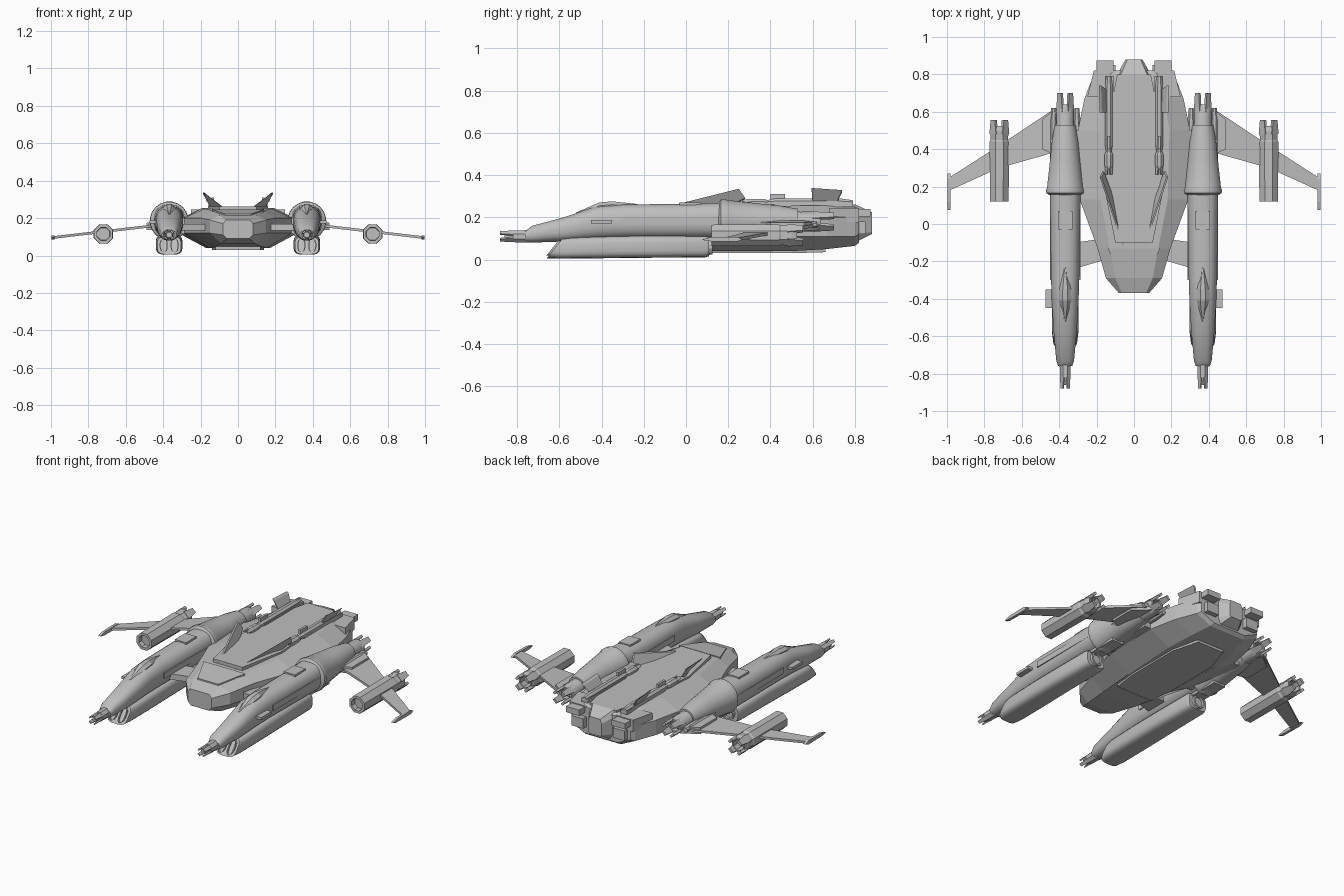
import bpy, bmesh, math
from mathutils import Vector

if "Cube" in bpy.data.objects:
    bpy.data.objects.remove(bpy.data.objects["Cube"], do_unlink=True)

GREY = (0.52, 0.52, 0.52, 1)
mat = bpy.data.materials.new("hull grey")
mat.use_nodes = True
mat.diffuse_color = GREY
mat.node_tree.nodes["Principled BSDF"].inputs["Base Color"].default_value = GREY


def finish(name, bm, mirror=True, angle=0):
    """Turn a bmesh into an object, smooth below the angle, mirrored across x."""
    bmesh.ops.recalc_face_normals(bm, faces=bm.faces)
    for f in bm.faces:
        f.smooth = angle > 0
    for e in bm.edges:
        e.smooth = e.calc_face_angle(0) < math.radians(angle)
    me = bpy.data.meshes.new(name)
    bm.to_mesh(me)
    bm.free()
    me.materials.append(mat)
    ob = bpy.data.objects.new(name, me)
    bpy.context.collection.objects.link(ob)
    if mirror:
        ob.modifiers.new("mirror", 'MIRROR').use_mirror_merge = False
    return ob


def loft(name, rings, mirror=True, angle=0):
    bm = bmesh.new()
    loops = [[bm.verts.new(p) for p in r] for r in rings]
    n = len(loops[0])
    for a, b in zip(loops, loops[1:]):
        for i in range(n):
            j = (i + 1) % n
            bm.faces.new((a[i], a[j], b[j], b[i]))
    bm.faces.new(loops[0])
    bm.faces.new(loops[-1])
    return finish(name, bm, mirror, angle)


def oval(y, cx, w, lo, hi, n=20, power=1.0, shear=0.0):
    """Rounded ring across y; power below 1 squares it, shear leans it back."""
    pts = []
    for i in range(n):
        a = math.tau * (i + 0.5) / n
        c, s = math.cos(a), math.sin(a)
        z = (lo + hi) / 2 + (hi - lo) / 2 * math.copysign(abs(s) ** power, s)
        pts.append((cx + w * math.copysign(abs(c) ** power, c), y + shear * (z - lo), z))
    return pts


def turned(name, cx, cz, profile, n=8, angle=0):
    return loft(name, [oval(y, cx, r, cz - r, cz + r, n) for y, r in profile], True, angle)


def slab(name, pts, offset, mirror=True):
    """Polygon thickened by an offset vector, centred on the polygon."""
    h = Vector(offset) / 2
    return loft(name, [[Vector(p) - h for p in pts], [Vector(p) + h for p in pts]], mirror)


def box(name, x0, x1, y0, y1, z0, z1, mirror=True):
    z = (z0 + z1) / 2
    return slab(name, [(x0, y0, z), (x1, y0, z), (x1, y1, z), (x0, y1, z)], (0, 0, z1 - z0), mirror)


def prongs(name, cx, cz, r, y0, y1, count=4):
    """Ring of tapered petals around a barrel end."""
    for k in range(count):
        a = math.tau * (k + 0.5) / count
        out = Vector((math.cos(a), 0, math.sin(a)))
        side = Vector((-out.z, 0, out.x))
        c = Vector((cx, 0, cz)) + out * r * 0.85
        rings = []
        for y, w in ((y0, r * 0.5), (y1, r * 0.32)):
            rings.append([c + Vector((0, y, 0)) + side * w * s + out * r * 0.16 * t
                          for s, t in ((-1, -1), (1, -1), (1, 1), (-1, 1))])
        loft(f"{name}_{k + 1}", rings)


# Main hull: y, then half width and height of deck, shoulder, chine and keel
def hull_ring(y, wt, zt, wm, zs, zc, wb, zb):
    half = [(wt, zt), (wm, zs), (wm, zc), (wb, zb)]
    return [(x, y, z) for x, z in half] + [(-x, y, z) for x, z in reversed(half)]


loft("main_hull", [hull_ring(*s) for s in (
    (-.37, .065, .19, .08, .17, .11, .06, .09),
    (-.29, .10, .215, .15, .19, .12, .09, .065),
    (-.13, .13, .24, .195, .20, .12, .12, .05),
    (.13, .18, .25, .29, .20, .12, .15, .04),
    (.50, .19, .255, .30, .20, .11, .17, .04),
    (.67, .16, .255, .265, .20, .11, .15, .05),
    (.80, .12, .25, .215, .20, .11, .12, .065),
    (.82, .11, .24, .20, .19, .12, .11, .08))], False)

# Raised spine, cockpit roof, tail and belly plate
slab("deck_plate", [(-.10, -.10, .25), (.10, -.10, .25), (.16, .2, .25), (.13, .6, .25),
                    (.09, .8, .25), (-.09, .8, .25), (-.13, .6, .25), (-.16, .2, .25)],
     (0, 0, .024), False)
slab("cockpit_roof", [(-.14, -.13, .238), (.14, -.13, .238), (.07, -.29, .215), (-.07, -.29, .215)],
     (0, 0, .016), False)
slab("belly_plate", [(-.12, .0, .04), (.12, .0, .04), (.14, .15, .04), (.14, .5, .04),
                     (.09, .66, .045), (-.09, .66, .045), (-.14, .5, .04), (-.14, .15, .04)],
     (0, 0, .02), False)
loft("tail_block", [hull_ring(*s) for s in (
    (.68, .08, .262, .11, .23, .12, .08, .08),
    (.80, .07, .262, .09, .23, .12, .07, .08),
    (.88, .035, .225, .045, .20, .13, .035, .12))], False)

# Rear engine housings and exhaust blocks
slab("engine_housing", [(.10, .68, .21), (.25, .68, .21), (.215, .82, .21), (.10, .82, .21)], (0, 0, .07))
box("engine_exhaust", .11, .20, .80, .875, .205, .24)
box("lower_exhaust", .10, .18, .80, .85, .12, .18)

# Twin deck cannons
box("cannon_mount", .11, .155, .42, .79, .25, .27)
turned("cannon_body", .135, .268, ((.38, .014), (.42, .022), (.74, .022), (.79, .014)))
turned("cannon_barrel", .135, .265, ((.29, .018), (.31, .024), (.37, .024), (.39, .016)))
prongs("cannon_tip", .135, .265, .02, .30, .265)
box("cannon_sight", .128, .142, .40, .47, .28, .31)

# Leaning deck fins
slab("front_fin", [(.055, -.12, .24), (.105, .12, .25), (.135, .20, .25), (.165, .28, .29), (.178, .25, .333)],
     (.009, 0, .005))
slab("rear_fin", [(.135, .60, .26), (.14, .71, .26), (.182, .74, .325), (.178, .595, .335)], (.012, 0, .008))

# Struts between hull and engine booms
slab("front_strut", [(.15, -.19, .15), (.32, -.24, .15), (.32, -.10, .15), (.18, -.08, .15)], (0, 0, .035))
box("boom_joint", .24, .34, .12, .50, .115, .20)

# Long engine booms
X = .368
loft("boom_body", [oval(y, X, w, lo, hi, 20, .8) for y, w, lo, hi in (
    (-.76, .038, .085, .135), (-.73, .048, .08, .16), (-.58, .062, .085, .20),
    (-.42, .072, .095, .255), (-.30, .076, .10, .262), (.0, .08, .10, .264), (.17, .083, .10, .27))], True, 30)
turned("boom_collar", X, .185, ((.155, .085), (.165, .102), (.18, .104), (.195, .098), (.36, .08),
                               (.44, .072), (.53, .056)), 20, 30)
turned("boom_nozzle", X, .18, ((.50, .058), (.54, .048), (.61, .05), (.64, .042), (.64, .03), (.60, .03)), 12, 30)
prongs("boom_petal", X, .18, .045, .60, .70)
for tag, dx in (("inner", -.062), ("outer", .062)):
    turned(tag + "_boom_pipe", X + dx, .165, ((.30, .012), (.36, .022), (.55, .022), (.62, .014)))

# Nose gun on each boom
turned("nose_gun", X, .11, ((-.86, .016), (-.84, .022), (-.82, .022), (-.82, .03), (-.74, .032)))
prongs("gun_tip", X, .11, .026, -.82, -.88)

# Boom top details
loft("boom_blister", [oval(y, X, w, z - .04, z + h, 8) for y, w, z, h in (
    (-.52, .006, .22, .005), (-.41, .036, .255, .018), (-.35, .034, .26, .018), (-.23, .006, .26, .005))])
box("boom_hatch", X - .038, X + .038, -.03, .07, .24, .271)
for tag, dx in (("inner", -.075), ("outer", .075)):
    box(tag + "_boom_rail", X + dx - .007, X + dx + .007, -.30, .16, .165, .20)
box("boom_side_fin", X + .06, .472, -.45, -.35, .172, .188)

# Lower pods with slanted intakes
loft("lower_pod", [oval(y, X, w, lo, hi, 20, .55, sh) for y, w, lo, hi, sh in (
    (-.66, .064, .006, .10, .8), (-.60, .071, .004, .106, .6), (-.38, .072, .006, .112, .3),
    (-.20, .07, .008, .115, 0), (.09, .068, .01, .115, 0), (.11, .06, .016, .108, 0))], True, 30)
for tag, dx in (("inner", -.029), ("outer", .029)):
    loft(tag + "_intake_lip", [oval(y, X + dx, w, .018, .09, 12, .8, .8) for y, w in (
        (-.60, .022), (-.662, .022), (-.662, .015), (-.63, .015))], True, 30)
turned("pod_nozzle", X, .062, ((.08, .042), (.125, .04), (.125, .03), (.09, .03)), 12)
box("pod_pylon", X - .04, X + .04, -.5, .3, .09, .13)

# Swept wings, drooping toward the tips
def wing_z(x):
    return .157 - (x - .47) * .117


slab("wing", [(x, y, wing_z(x)) for x, y in (
    (.34, .42), (.47, .37), (.72, .30), (.985, .18), (.985, .25), (.72, .42), (.45, .60), (.34, .63))], (0, 0, .014))
slab("wing_root", [(.40, .36, .16), (.49, .40, .155), (.49, .56, .155), (.40, .63, .16)], (0, 0, .04))
slab("wing_tip_rail", [(.99, .075, .095), (.99, .10, .087), (.99, .24, .085), (.99, .27, .095),
                       (.99, .24, .108), (.99, .12, .106)], (.016, 0, 0))

# Wing engines
PX, PZ = .72, .115
turned("wing_engine", PX, PZ, ((.15, .036), (.12, .038), (.12, .054), (.44, .056), (.45, .05),
                              (.50, .054), (.525, .046), (.525, .034), (.47, .034)))
prongs("wing_engine_petal", PX, PZ, .05, .48, .555)
